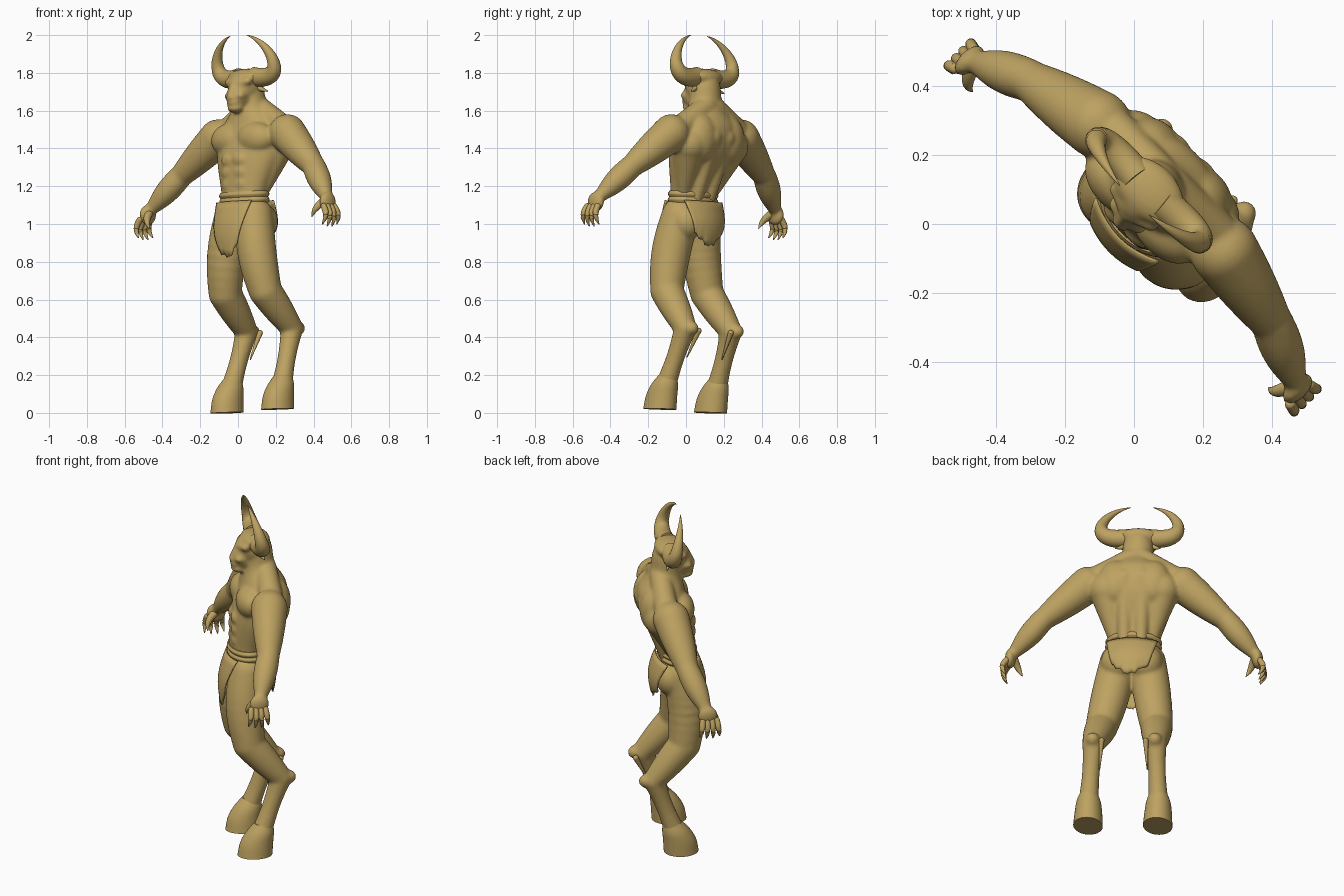
import bpy, bmesh, math, random
from mathutils import Vector, Matrix

random.seed(4)
cube = bpy.data.objects.get("Cube")
if cube:
    bpy.data.objects.remove(cube)

hide = bpy.data.materials.new("tan_hide")
hide.use_nodes = True
hide.diffuse_color = (0.51, 0.36, 0.12, 1)
hide.node_tree.nodes["Principled BSDF"].inputs["Base Color"].default_value = hide.diffuse_color

# The whole figure is turned and leans slightly to its right
pose = (Matrix.Translation((.04, -.04, .01))
        @ Matrix.Rotation(math.radians(-45), 4, "Z")
        @ Matrix.Rotation(math.radians(-3), 4, "Y"))
UP = Vector((0, 0, 1))
FORWARD = Vector((0, -1, 0))

# Joints of the left side
shoulder = Vector((.26, .13, 1.46))
elbow = Vector((.5, .08, 1.27))
wrist = Vector((.65, .01, 1.11))
knuckles = Vector((.69, -.01, 1.05))
hip = Vector((.08, .04, 1.03))
knee = Vector((.15, .03, .63))
hock = Vector((.17, .2, .43))
fetlock = Vector((.19, .09, .13))


def mirrored(point, side):
    return Vector((point[0] * side, point[1], point[2]))


def mix(start, end, t):
    return start + (end - start) * t


def spline(p0, p1, p2, p3, t):
    bend = p0 * 2 - p1 * 5 + p2 * 4 - p3
    swing = (p1 - p2) * 3 + p3 - p0
    return p1 + ((p2 - p0) * t + bend * t ** 2 + swing * t ** 3) / 2


def skin(bm, rings):
    """Join rings of vertices into a capped tube."""
    for lower, upper in zip(rings, rings[1:]):
        for j in range(len(lower)):
            bm.faces.new((lower[j - 1], lower[j], upper[j], upper[j - 1]))
    bm.faces.new(rings[0])
    bm.faces.new(rings[-1])


def stack(bm, sections, x=0, count=32, steps=5):
    """Horizontal ellipses (y, z, half width, half depth), smoothly joined."""
    keys = [Vector(s) for s in sections]
    keys = [keys[0] * 2 - keys[1], *keys, keys[-1] * 2 - keys[-2]]
    levels = [spline(*four, k / steps)
              for four in zip(keys, keys[1:], keys[2:], keys[3:]) for k in range(steps)]
    levels.append(keys[-2])
    angles = [math.tau * j / count for j in range(count)]
    skin(bm, [[bm.verts.new((x + width * math.cos(a), y + depth * math.sin(a), z)) for a in angles]
              for y, z, width, depth in levels])


def ball(bm, center, size, side=1):
    place = Matrix.Translation(mirrored(center, side)) @ Matrix.Diagonal((*size, 1))
    bmesh.ops.create_uvsphere(bm, u_segments=24, v_segments=16, radius=1, matrix=place)


def sweep(bm, path, radii, count=24):
    """Round tube along a path."""
    rings = []
    for i, (point, radius) in enumerate(zip(path, radii)):
        along = path[min(i + 1, len(path) - 1)] - path[max(i - 1, 0)]
        turn = along.to_track_quat("Z", "Y")
        angles = [math.tau * j / count for j in range(count)]
        rings.append([bm.verts.new(point + turn @ Vector((math.cos(a), math.sin(a), 0)) * radius)
                      for a in angles])
    skin(bm, rings)


def limb(bm, start, end, thick, thin, side=1, bulge=0, bow=Vector(), steps=8):
    """Tapered tube with round ends, a muscle bulge and a bow."""
    path, radii = [], []
    for i in range(steps + 1):
        t = i / steps
        arch = math.sin(math.pi * t)
        path.append(mirrored(mix(Vector(start), Vector(end), t) + bow * arch, side))
        radii.append(mix(thick, thin, t) + bulge * arch)
    sweep(bm, path, radii)
    ball(bm, path[0], [thick] * 3)
    ball(bm, path[-1], [thin] * 3)


def finish(bm, name):
    bmesh.ops.recalc_face_normals(bm, faces=bm.faces)
    mesh = bpy.data.meshes.new(name)
    bm.to_mesh(mesh)
    bm.free()
    mesh.materials.append(hide)
    part = bpy.data.objects.new(name, mesh)
    bpy.context.collection.objects.link(part)
    part.matrix_world = pose
    bpy.ops.object.select_all(action="DESELECT")
    part.select_set(True)
    bpy.context.view_layer.objects.active = part
    bpy.ops.object.shade_smooth_by_angle(angle=math.radians(45))
    return part


# Body: pelvis, waist, ribcage and neck
bm = bmesh.new()
stack(bm, [(.04, .95, .12, .09), (.05, 1.15, .14, .095), (.11, 1.36, .21, .14),
           (.14, 1.5, .2, .13), (.12, 1.61, .1, .09), (.11, 1.73, .08, .08)])

# Head: skull, face, lips, chin, horn band and nose
ball(bm, (0, .09, 1.72), (.085, .1, .09))
ball(bm, (0, .035, 1.67), (.065, .065, .07))
ball(bm, (0, -.01, 1.635), (.04, .03, .02))
ball(bm, (0, .01, 1.605), (.045, .045, .025))
ball(bm, (0, .1, 1.77), (.12, .08, .045))
limb(bm, (0, -.03, 1.665), (0, -.005, 1.73), .017, .012)

for side in (1, -1):
    # Brow, cheek and nostril
    limb(bm, (0, 0, 1.735), (.075, .035, 1.745), .015, .02, side)
    ball(bm, (.045, .01, 1.67), (.025, .03, .02), side)
    ball(bm, (.015, -.03, 1.66), (.013, .015, .01), side)
    # Chest, shoulder blade, neck muscle, flank and spine ridge
    ball(bm, (.095, .055, 1.44), (.12, .08, .09), side)
    ball(bm, (.1, .19, 1.44), (.1, .085, .13), side)
    limb(bm, (.03, .15, 1.61), (.2, .15, 1.5), .06, .065, side)
    limb(bm, (.15, .16, 1.41), (.1, .08, 1.16), .1, .04, side)
    limb(bm, (.05, .23, 1.45), (.045, .11, 1.1), .05, .035, side)
    for row in range(3):
        ball(bm, (.04, -.024, 1.2 + row * .065), (.045, .02, .035), side)
    # Arm
    limb(bm, shoulder, elbow, .1, .06, side, bulge=.005)
    limb(bm, elbow, wrist, .062, .036, side, bulge=.013)
    ball(bm, mix(wrist, knuckles, .6), (.03, .055, .055), side)
    # Buttock and leg
    ball(bm, (.08, .085, 1), (.09, .095, .1), side)
    limb(bm, hip, knee, .1, .088, side, bulge=.01, bow=FORWARD * .02)
    limb(bm, knee, hock, .088, .06, side, bulge=.005)
    limb(bm, hock, fetlock, .06, .056, side, bulge=-.01)
    ball(bm, hock - FORWARD * .035, (.04, .05, .04), side)

body = finish(bm, "body")
fuse = body.modifiers.new("fuse", "REMESH")
fuse.mode = "VOXEL"
fuse.voxel_size = .008
fuse.use_smooth_shade = True
soften = body.modifiers.new("soften", "SMOOTH")
soften.iterations = 14

for side, label in ((1, "left"), (-1, "right")):
    # Horn: a curve out, up and back in, tapering to its tip
    bm = bmesh.new()
    keys = [mirrored(p, side) for p in ((.05, .1, 1.77), (.3, .13, 1.72), (.22, .07, 1.95), (.06, .05, 1.99))]
    path, radii = [], []
    for i in range(25):
        t = i / 24
        points = keys
        while len(points) > 1:
            points = [mix(p, q, t) for p, q in zip(points, points[1:])]
        path.append(points[0])
        radii.append(.05 * (1 - t ** 1.4) + .001)
    sweep(bm, path, radii)
    finish(bm, label + "_horn")

    # Ear
    bm = bmesh.new()
    limb(bm, (.07, .11, 1.71), (.12, .13, 1.69), .018, .004, side)
    finish(bm, label + "_ear")

    # Fingers and thumb, each ending in a claw
    bm = bmesh.new()
    for i in range(4):
        spread = FORWARD * (i - 1.5)
        base = knuckles + spread * .026
        tip = knuckles + spread * .036 - UP * (.11 - .01 * abs(i - 1.5))
        limb(bm, base, tip, .016, .003, side, bulge=.005, bow=Vector((.02, 0, 0)))
    limb(bm, mix(wrist, knuckles, .3), (.61, -.06, 1), .022, .003, side,
         bulge=.005, bow=FORWARD * .02)
    finish(bm, label + "_fingers")

    # Hoof
    bm = bmesh.new()
    stack(bm, [(.05, 0, .08, .095), (.06, .07, .075, .09),
               (.08, .13, .066, .075), (.1, .18, .045, .05)], x=fetlock.x * side)
    finish(bm, label + "_hoof")

    # Fur tuft on the inner back of the hock
    bm = bmesh.new()
    limb(bm, (.12, .25, .42), (.13, .18, .28), .015, .003, side)
    finish(bm, label + "_hock_tuft")

# Belt: two stacked cords
bm = bmesh.new()
for height in (1.145, 1.115):
    stack(bm, [(.05, height + .016 * k, .155 - .008 * abs(k), .108 - .008 * abs(k))
               for k in (-1, 0, 1)])
finish(bm, "belt")


def flap(name, top, bottom, bow, curl, columns=18, rows=8):
    """Torn cloth panel between (half width, y, z) at its top and bottom."""
    bm = bmesh.new()
    tears = [random.uniform(-.012, .012) for column in range(columns + 1)]
    grid = []
    for i in range(rows + 1):
        t = i / rows
        width, y, z = mix(Vector(top), Vector(bottom), t)
        y += bow * math.sin(math.pi * t)
        line = []
        for j, tear in enumerate(tears):
            across = 2 * j / columns - 1
            x = width * across
            line.append(bm.verts.new((x, y + curl * x * x, z + (tear + .06 * across ** 2) * t ** 3)))
        grid.append(line)
    for upper, lower in zip(grid, grid[1:]):
        for j in range(columns):
            bm.faces.new((upper[j], upper[j + 1], lower[j + 1], lower[j]))
    cloth = finish(bm, name).modifiers.new("cloth", "SOLIDIFY")
    cloth.thickness = .008
    cloth.offset = 0


# Loincloth
flap("front_loincloth", (.13, -.06, 1.11), (.07, -.095, .82), bow=-.025, curl=2)
flap("back_loincloth", (.14, .165, 1.11), (.095, .185, .88), bow=.025, curl=-2)
